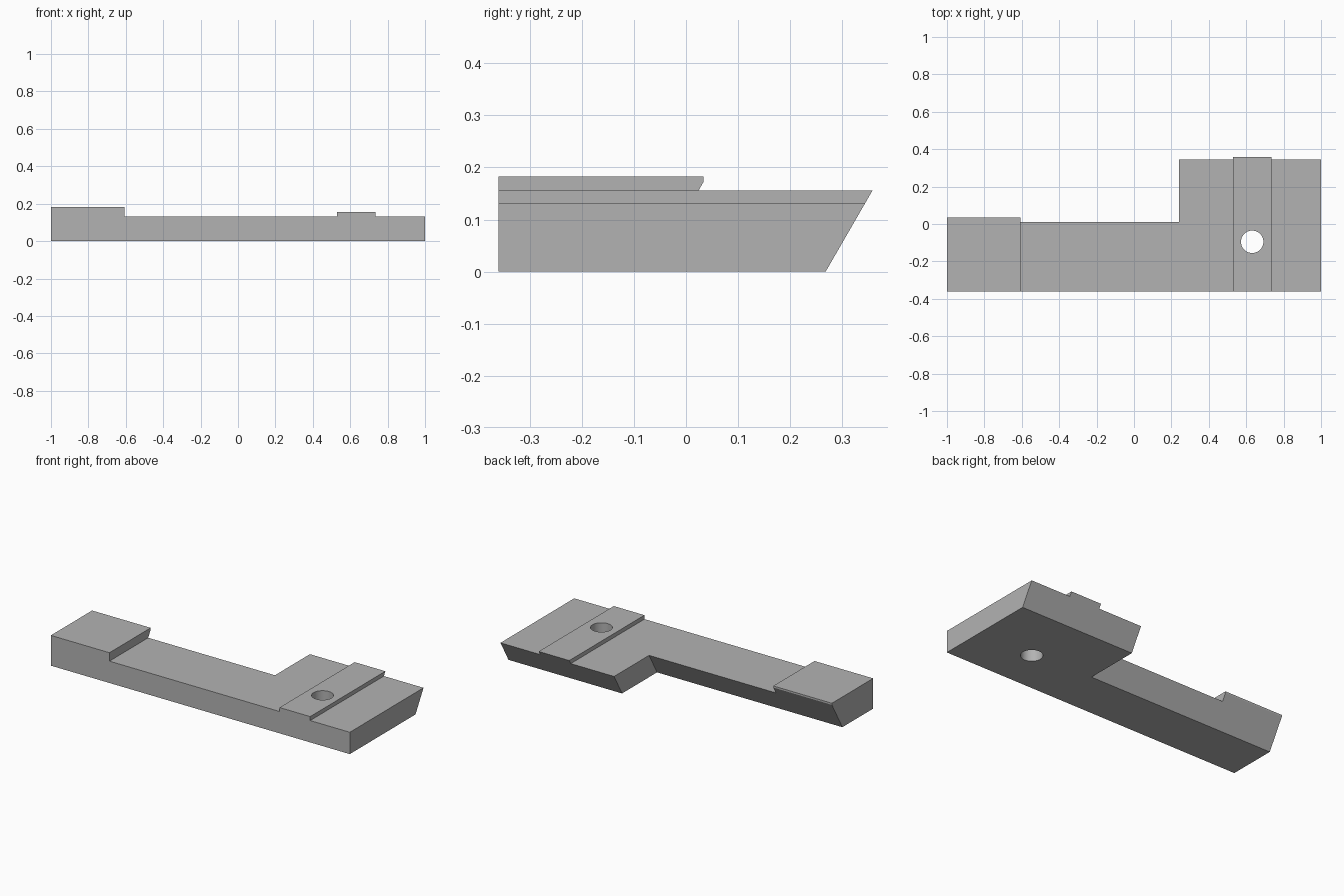
import bpy, bmesh, math
from mathutils import Vector

cube = bpy.data.objects.get("Cube")
if cube:
    bpy.data.objects.remove(cube, do_unlink=True)

FRONT = -0.36
SLOPE = math.tan(math.radians(30))   # backward lean of the rear faces
BODY_BACK = 0.268                    # rear edge of the wide end at the base
ARM_BACK = -0.066                    # rear edge of the arm at the base
HOLE = (0.632, -0.095, 0.1)

grey = bpy.data.materials.new("light grey")
grey.use_nodes = True
grey.diffuse_color = (0.45, 0.45, 0.45, 1)
grey.node_tree.nodes["Principled BSDF"].inputs["Base Color"].default_value = grey.diffuse_color


def prism(name, start, end):
    """Solid between two matching outlines."""
    bm = bmesh.new()
    a = [bm.verts.new(p) for p in start]
    b = [bm.verts.new(p) for p in end]
    bm.faces.new(a)
    bm.faces.new(b[::-1])
    n = len(a)
    for i in range(n):
        j = (i + 1) % n
        bm.faces.new((a[i], b[i], b[j], a[j]))
    bmesh.ops.recalc_face_normals(bm, faces=bm.faces)
    mesh = bpy.data.meshes.new(name)
    bm.to_mesh(mesh)
    bm.free()
    obj = bpy.data.objects.new(name, mesh)
    bpy.context.collection.objects.link(obj)
    mesh.materials.append(grey)
    return obj


def cut(target, cutter):
    """Subtract the cutter from the target and discard it."""
    mod = target.modifiers.new("cut", 'BOOLEAN')
    mod.operation = 'DIFFERENCE'
    mod.solver = 'EXACT'
    mod.object = cutter
    cutter.hide_render = True
    bpy.context.view_layer.objects.active = target
    bpy.ops.object.modifier_apply(modifier=mod.name)
    bpy.data.objects.remove(cutter, do_unlink=True)


# Stepped plate: raised pad, low arm, ridge on the wide end, leaning back face
outline = [(-1, 0), (1, 0), (1, 0.132), (0.735, 0.132), (0.735, 0.156),
           (0.53, 0.156), (0.53, 0.132), (-0.608, 0.132), (-0.608, 0.183), (-1, 0.183)]
plate = prism("stepped_plate",
              [(x, FRONT, z) for x, z in outline],
              [(x, BODY_BACK + SLOPE * z, z) for x, z in outline])

# Notch behind the arm, with a blunt upper edge on the pad
side = [(ARM_BACK - SLOPE * 0.1, -0.1), (0.034, 0.173), (0.034, 0.3), (0.6, 0.3), (0.6, -0.1)]
cut(plate, prism("notch_cutter",
                 [(-1.1, y, z) for y, z in side],
                 [(0.24, y, z) for y, z in side]))

# Round through hole in the ridge
bpy.ops.mesh.primitive_cylinder_add(vertices=48, radius=0.06, depth=0.5, location=HOLE)
drill = bpy.context.object
drill.data.materials.append(grey)
cut(plate, drill)

# Smooth hole wall, crisp edges elsewhere
bpy.ops.object.select_all(action='DESELECT')
plate.select_set(True)
bpy.context.view_layer.objects.active = plate
bpy.ops.object.shade_smooth_by_angle(angle=math.radians(25))
